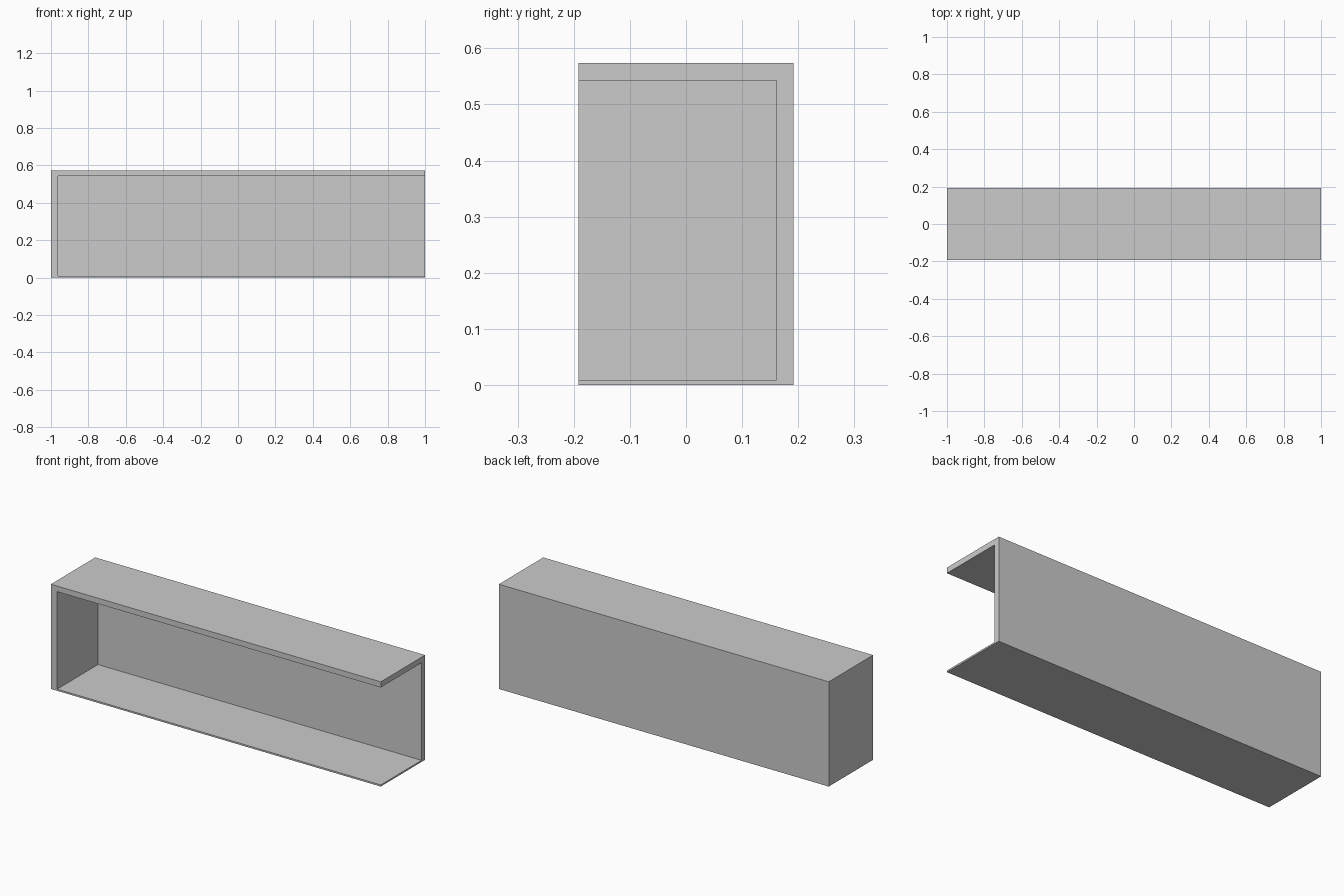
import bpy

if "Cube" in bpy.data.objects:
    bpy.data.objects.remove(bpy.data.objects["Cube"])


def box(name, lo, hi):
    """Axis-aligned box between two opposite corners."""
    bpy.ops.mesh.primitive_cube_add(size=1)
    obj = bpy.context.object
    obj.name = name
    for v in obj.data.vertices:
        v.co = [h if c > 0 else l for c, l, h in zip(v.co, lo, hi)]
    return obj


# Outer block of the open shelf unit
shell = box("shelf_shell", (-1, -0.192, 0), (1, 0.192, 0.574))

# Cavity running out through the front and the right end
cavity = box("cavity_cutter", (-0.962, -0.4, 0.009), (1.2, 0.161, 0.543))
cavity.hide_render = True

cut = shell.modifiers.new("cavity", 'BOOLEAN')
cut.operation = 'DIFFERENCE'
cut.solver = 'EXACT'
cut.object = cavity

# Apply the cut and discard the cutter
bpy.context.view_layer.objects.active = shell
bpy.ops.object.modifier_apply(modifier=cut.name)
bpy.data.objects.remove(cavity, do_unlink=True)
